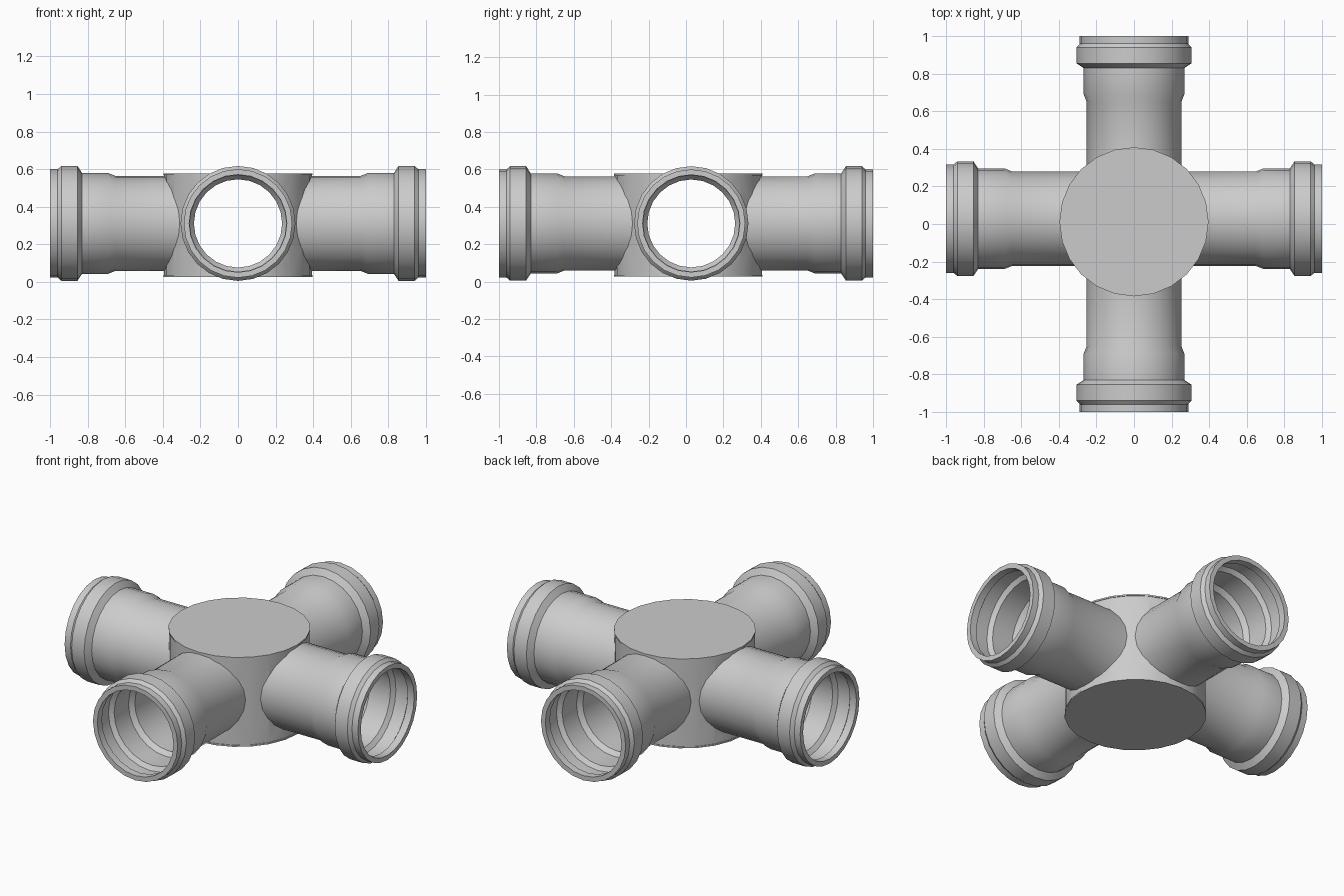
import bpy, bmesh, math
from mathutils import Matrix

if "Cube" in bpy.data.objects:
    bpy.data.objects.remove(bpy.data.objects["Cube"])

SIDES = 24
HUB_R, HUB_Y = 0.393, 0.012      # hub radius and its small offset in y
AXIS_Z, X_PIPE_Y = 0.311, 0.028  # pipe height, offset of the left/right pipes


def cylinder(name, r, depth, matrix):
    bm = bmesh.new()
    bmesh.ops.create_cone(bm, cap_ends=True, segments=SIDES, radius1=r,
                          radius2=r, depth=depth, matrix=matrix)
    me = bpy.data.meshes.new(name)
    bm.to_mesh(me)
    bm.free()
    ob = bpy.data.objects.new(name, me)
    bpy.context.collection.objects.link(ob)
    return ob


def activate(ob):
    bpy.ops.object.select_all(action='DESELECT')
    ob.select_set(True)
    bpy.context.view_layer.objects.active = ob


def smooth(ob):
    activate(ob)
    bpy.ops.object.shade_smooth_by_angle(angle=math.radians(32))


def cut(ob, cutter):
    activate(ob)
    m = ob.modifiers.new("cut", 'BOOLEAN')
    m.operation, m.solver, m.object = 'DIFFERENCE', 'EXACT', cutter
    bpy.ops.object.modifier_apply(modifier=m.name)
    bpy.data.objects.remove(cutter)


# Hub: hollow drum, opened where the four pipes enter
hub = cylinder("hub", HUB_R, 0.54, Matrix.Translation((0, HUB_Y, 0.302)))
cut(hub, cylinder("cavity", HUB_R - 0.02, 0.52, Matrix.Translation((0, HUB_Y, 0.304))))
cut(hub, cylinder("bore_x", 0.245, 2, Matrix.Translation((0, X_PIPE_Y, AXIS_Z))
                  @ Matrix.Rotation(math.pi / 2, 4, 'Y')))
cut(hub, cylinder("bore_y", 0.245, 2, Matrix.Translation((0, 0, AXIS_Z))
                  @ Matrix.Rotation(math.pi / 2, 4, 'X')))
smooth(hub)

# Thin lid and base plates
for name, z in (("lid", 0.573), ("base_plate", 0.031)):
    smooth(cylinder(name, 0.397, 0.009, Matrix.Translation((0, HUB_Y, z))))

# Pipe wall profile as (distance along axis, radius); None = meets the hub
PROFILE = [(None, 0.252), (0.65, 0.252), (0.69, 0.268), (0.83, 0.268),
           (0.855, 0.306), (0.94, 0.306), (0.96, 0.289), (1.0, 0.289),
           (1.0, 0.260), (0.955, 0.260), (0.94, 0.282), (0.86, 0.282),
           (0.84, 0.257), (0.70, 0.257), (0.67, 0.235), (None, 0.235)]


def pipe(name, angle, side, hub_shift):
    """Lathe along +x; side = sideways offset, hub_shift = hub centre (along, across)."""
    bm = bmesh.new()
    rings = []
    for dist, r in PROFILE:
        ring = []
        for i in range(SIDES):
            a = 2 * math.pi * i / SIDES
            y, z = side + r * math.cos(a), r * math.sin(a)
            x = dist
            if x is None:
                x = hub_shift[0] + math.sqrt(HUB_R ** 2 - (y - hub_shift[1]) ** 2) - 0.004
            ring.append(bm.verts.new((x, y, z)))
        rings.append(ring)
    for k, a in enumerate(rings):
        b = rings[(k + 1) % len(rings)]
        for i in range(SIDES):
            j = (i + 1) % SIDES
            bm.faces.new((a[i], a[j], b[j], b[i]))
    bmesh.ops.recalc_face_normals(bm, faces=bm.faces)
    bm.transform(Matrix.Translation((0, 0, AXIS_Z)) @ Matrix.Rotation(angle, 4, 'Z'))
    me = bpy.data.meshes.new(name)
    bm.to_mesh(me)
    bm.free()
    ob = bpy.data.objects.new(name, me)
    bpy.context.collection.objects.link(ob)
    smooth(ob)


# Four socket pipes
pipe("right_pipe", 0, X_PIPE_Y, (0, HUB_Y))
pipe("back_pipe", math.pi / 2, 0, (HUB_Y, 0))
pipe("left_pipe", math.pi, -X_PIPE_Y, (0, -HUB_Y))
pipe("front_pipe", -math.pi / 2, 0, (-HUB_Y, 0))
